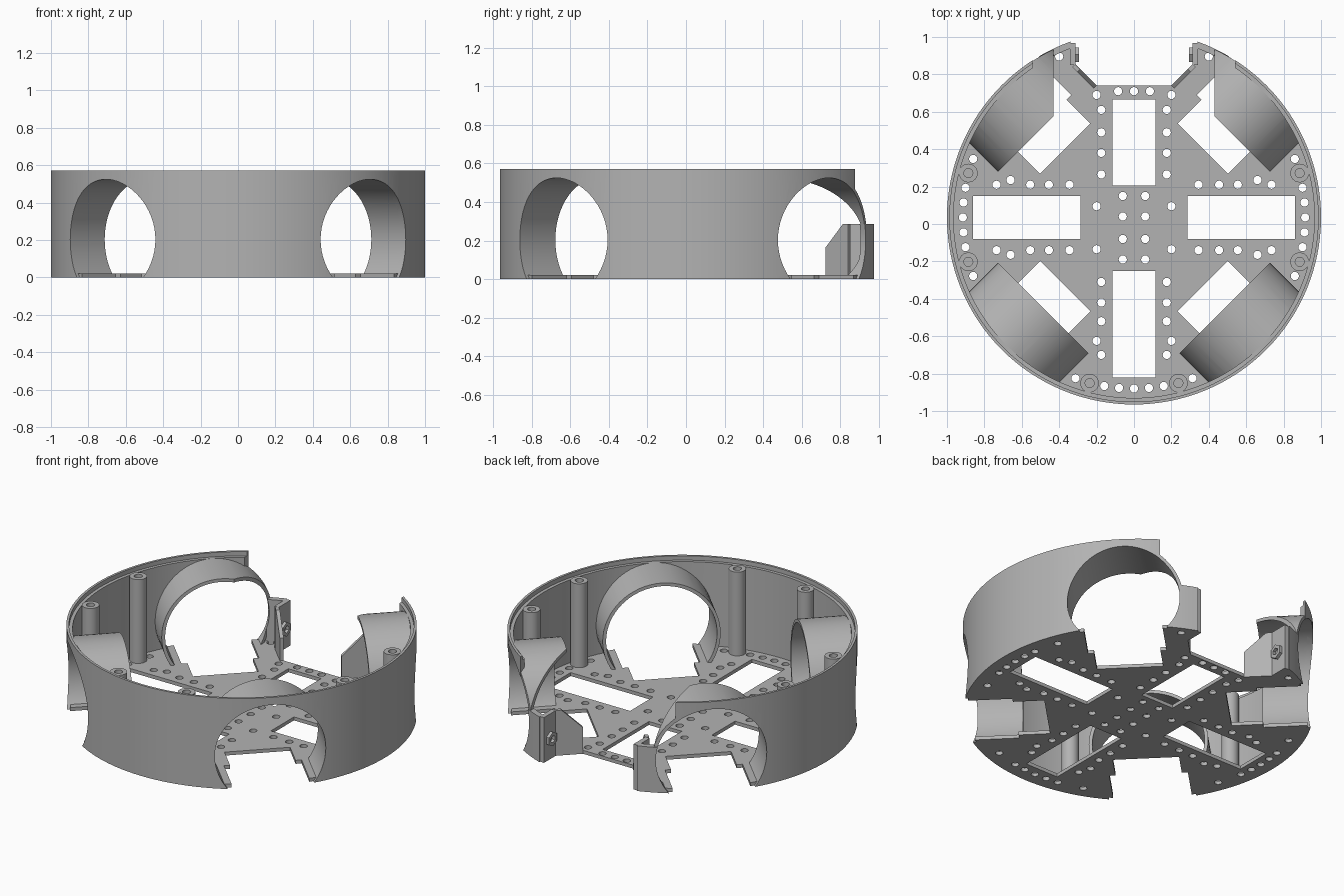
import bpy, bmesh
from math import sin, cos, pi, radians
from mathutils import Matrix, Vector

if "Cube" in bpy.data.objects:
    bpy.data.objects.remove(bpy.data.objects["Cube"])

CY = 0.035                      # y of the round body's centre
H = 0.572                       # wall height
BORE, BORE_Z = 0.322, 0.203     # wheel openings
DIAGONALS = [radians(a) for a in (45, 135, 225, 315)]

grey = bpy.data.materials.new("plastic grey")
grey.use_nodes = True
grey.diffuse_color = (0.45, 0.45, 0.45, 1)
grey.node_tree.nodes["Principled BSDF"].inputs["Base Color"].default_value = (0.45, 0.45, 0.45, 1)


def finish(name, bm):
    bmesh.ops.recalc_face_normals(bm, faces=bm.faces)
    me = bpy.data.meshes.new(name)
    bm.to_mesh(me)
    bm.free()
    me.materials.append(grey)
    ob = bpy.data.objects.new(name, me)
    bpy.context.collection.objects.link(ob)
    return ob


def circle(x, y, r, n=20):
    return [(x + r * cos(2 * pi * i / n), y + r * sin(2 * pi * i / n)) for i in range(n)]


def rect(x0, x1, y0, y1):
    return [(x0, y0), (x1, y0), (x1, y1), (x0, y1)]


def prism(bm, pts, z0, z1, mat=Matrix()):
    """Closed prism of a 2D outline, placed by a matrix."""
    lo = [bm.verts.new(mat @ Vector((x, y, z0))) for x, y in pts]
    hi = [bm.verts.new(mat @ Vector((x, y, z1))) for x, y in pts]
    n = len(pts)
    bm.faces.new(lo[::-1])
    bm.faces.new(hi)
    for i in range(n):
        j = (i + 1) % n
        bm.faces.new((lo[i], lo[j], hi[j], hi[i]))


def lathe(bm, profile, n, mat=Matrix()):
    """Closed ring swept from a closed (radius, z) profile."""
    rings = [[bm.verts.new(mat @ Vector((r * cos(2 * pi * i / n), r * sin(2 * pi * i / n), z)))
              for r, z in profile] for i in range(n)]
    m = len(profile)
    for i in range(n):
        a, b = rings[i], rings[(i + 1) % n]
        for k in range(m):
            l = (k + 1) % m
            bm.faces.new((a[k], b[k], b[l], a[l]))


def cut(ob, bm, operation="DIFFERENCE"):
    cutter = finish("cutter", bm)
    cutter.hide_render = True
    mod = ob.modifiers.new("cut", "BOOLEAN")
    mod.operation, mod.solver, mod.object = operation, "EXACT", cutter
    bpy.context.view_layer.update()
    old = ob.data
    ob.data = bpy.data.meshes.new_from_object(ob.evaluated_get(bpy.context.evaluated_depsgraph_get()))
    ob.modifiers.clear()
    bpy.data.meshes.remove(old)
    bpy.data.objects.remove(cutter)


def smooth(ob):
    ob.data.shade_smooth()
    ob.data.set_sharp_from_angle(angle=radians(30))


def outward(angle):
    """Local z points outward from the centre, local y points up."""
    d, up = Vector((cos(angle), sin(angle), 0)), Vector((0, 0, 1))
    m = Matrix((up.cross(d), up, d)).transposed().to_4x4()
    m.translation = (0, CY, BORE_Z)
    return m


# Base plate with slots and screw holes
bm = bmesh.new()
prism(bm, circle(0, CY, 0.98, 128), 0, 0.022)
base_plate = finish("base_plate", bm)

bm = bmesh.new()
shapes = [rect(-0.115, 0.115, 0.205, 0.665), rect(-0.115, 0.115, -0.82, -0.25),
          rect(0.285, 0.86, -0.08, 0.15), rect(-0.86, -0.285, -0.08, 0.15),
          [(-0.2, 0.74), (0.2, 0.74), (0.32, 0.86), (0.32, 1.2), (-0.32, 1.2), (-0.32, 0.86)]]
slot = [(0.52, -0.19), (0.70, -0.19), (0.70, -0.225), (1.2, -0.225),
        (1.2, 0.225), (0.70, 0.225), (0.70, 0.19), (0.52, 0.19)]
for a in DIAGONALS:
    shapes.append([(d * cos(a) - t * sin(a), CY + d * sin(a) + t * cos(a)) for d, t in slot])
holes = [(0, 0.71), (0, CY - 0.915)]
for s in (-1, 1):
    holes += [(s * 0.06, y) for y in (0.15, 0.04, -0.08, -0.19)]
    holes += [(s * 0.2, 0.095), (s * 0.2, -0.135), (s * 0.085, 0.71), (s * 0.4, 0.895)]
    for d, o in ((0.345, 0.175), (0.455, 0.175), (0.555, 0.175), (0.66, 0.2), (0.735, 0.175)):
        holes += [(s * d, CY + o), (s * d, CY - o), (s * o, CY - d)]
    holes += [(s * 0.175, y) for y in (0.265, 0.38, 0.49, 0.61)] + [(s * 0.2, 0.69)]
    for deg in (-20, -10, -5, 0, 5, 10, 20):
        holes.append((s * 0.915 * cos(radians(deg)), CY + 0.915 * sin(radians(deg))))
    for deg in (5, 10, 20):
        holes.append((s * 0.915 * sin(radians(deg)), CY - 0.915 * cos(radians(deg))))
for pts in shapes + [circle(x, y, 0.022, 16) for x, y in holes]:
    prism(bm, pts, -0.1, 0.1)
cut(base_plate, bm)
smooth(base_plate)

# Round outer wall with a stepped rim
bm = bmesh.new()
lathe(bm, [(1, 0), (1, H), (0.985, H), (0.985, 0.545), (0.965, 0.545), (0.965, 0)], 128,
      Matrix.Translation((0, CY, 0)))
outer_wall = finish("outer_wall", bm)

# Rear gap: wide above, narrow below
bm = bmesh.new()
gap = [(-0.34, -0.1), (0.34, -0.1), (0.34, 0.285), (0.54, 0.285),
       (0.54, 0.8), (-0.54, 0.8), (-0.54, 0.285), (-0.34, 0.285)]
prism(bm, gap, -1.2, -0.3, Matrix.Rotation(pi / 2, 4, "X"))
cut(outer_wall, bm)

# Wheel openings through the wall
bm = bmesh.new()
for a in DIAGONALS:
    prism(bm, circle(0, 0, BORE, 64), 0.72, 1.2, outward(a))
cut(outer_wall, bm)
smooth(outer_wall)

# Wheel arches: short tubes trimmed to the body
bm = bmesh.new()
for a in DIAGONALS:
    lathe(bm, [(0.342, 0.686), (0.342, 1.1), (BORE, 1.1), (BORE, 0.686)], 64, outward(a))
wheel_arches = finish("wheel_arches", bm)
bm = bmesh.new()
prism(bm, circle(0, CY, 0.997, 128), 0, H)
cut(wheel_arches, bm, "INTERSECT")
bm = bmesh.new()
prism(bm, rect(-0.43, 0.43, 0.2, 1.3), -0.1, 0.8)
cut(wheel_arches, bm)
smooth(wheel_arches)

# Hollow screw posts
bm = bmesh.new()
for deg in (15, -15, 165, 195, 255, 285):
    a = radians(deg)
    lathe(bm, [(0.05, 0.01), (0.05, 0.55), (0.024, 0.55), (0.024, 0.01)], 24,
          Matrix.Translation((0.917 * cos(a), CY + 0.917 * sin(a), 0)))
smooth(finish("screw_posts", bm))

# Rear brackets: chamfered diagonal panel, straight panel and screw boss
for s, side in ((1, "left"), (-1, "right")):
    flip = Matrix.Diagonal((s, 1, 1, 1))
    bm = bmesh.new()
    along, up = Vector((0.11, 0.11, 0)).normalized(), Vector((0, 0, 1))
    m = Matrix((along, up, along.cross(up))).transposed().to_4x4()
    m.translation = (0.2, 0.74, 0)
    prism(bm, [(0, 0), (0.162, 0), (0.162, 0.285), (0.125, 0.285), (0, 0.165)], 0, 0.022, flip @ m)
    prism(bm, rect(0.312, 0.342, 0.85, 0.968), 0, 0.285, flip)
    finish(side + "_rear_bracket", bm)
    bm = bmesh.new()
    boss = Matrix.Translation((0.315, 0.905, 0.13)) @ Matrix.Rotation(-pi / 2, 4, "Y")
    lathe(bm, [(0.045, 0), (0.045, 0.022), (0.022, 0.022), (0.022, 0)], 6, flip @ boss)
    finish(side + "_bracket_boss", bm)
